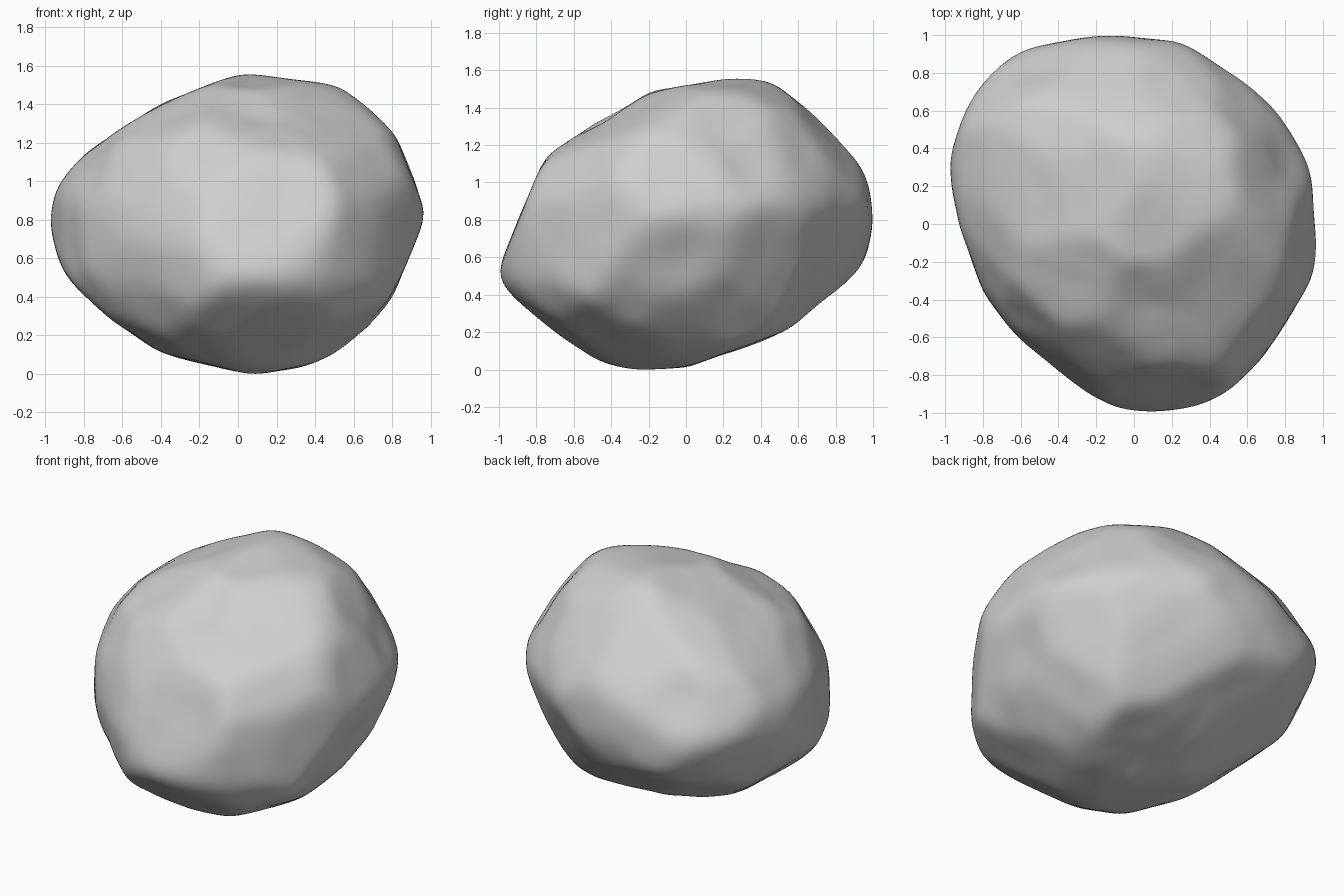
import bpy
import bmesh
from mathutils import Vector, noise

cube = bpy.data.objects.get("Cube")
if cube:
    bpy.data.objects.remove(cube, do_unlink=True)

CENTRE = Vector((0, 0, 0.78))
WEAR = 0.008  # stone lost when the edges are rounded
cuts = []  # flat cutting planes: (outward normal, distance from centre)


def cut_outline(right, up, points, origin=(0, 0)):
    """Turn every edge of a clockwise profile into a cutting plane."""
    right, up = Vector(right).normalized(), Vector(up).normalized()
    pts = [Vector(p) - Vector(origin) for p in points]
    for a, b in zip(pts, pts[1:] + pts[:1]):
        edge = b - a
        flat = Vector((-edge.y, edge.x)).normalized()
        cuts.append((right * flat.x + up * flat.y, flat.dot(a)))


def corner_cut(x, y, z, distance):
    cuts.append((Vector((x, y, z)).normalized(), distance))


# Profile across the width
cut_outline((1, 0, 0), (0, 0, 1), [
    (0, 1.56), (.57, 1.49), (.82, 1.23), (.91, 1), (.98, .83), (.78, .37),
    (.6, .16), (.38, .06), (.08, 0), (-.4, .12), (-.82, .4), (-.92, .57),
    (-.98, .8), (-.94, .97), (-.8, 1.14), (-.4, 1.4)], (0, .78))

# Profile along the depth
cut_outline((0, 1, 0), (0, 0, 1), [
    (-1.02, .5), (-.87, .85), (-.73, 1.18), (-.2, 1.48), (.28, 1.56),
    (.5, 1.53), (.7, 1.38), (.9, 1.17), (.97, 1), (1, .8), (.95, .58),
    (.85, .42), (.7, .27), (0, .02), (-.28, 0), (-.58, .08)], (0, .78))

# Plan profile
cut_outline((1, 0, 0), (0, 1, 0), [
    (-.15, 1), (.33, .95), (.57, .8), (.8, .55), (.92, .39), (.98, -.1),
    (.93, -.3), (.64, -.78), (.5, -.89), (.28, -.98), (.1, -1.01),
    (-.1, -.97), (-.43, -.8), (-.65, -.55), (-.79, -.36), (-.92, 0),
    (-.99, .32), (-.9, .57), (-.79, .81), (-.6, .92)])

# Three tilted profiles that shape the diagonal facets
TILT = 3 ** .5 * 2 ** .5
cut_outline((1, 1, 0), (-1, 1, TILT), [
    (.29, .84), (.52, .72), (.73, .55), (.85, .4), (.94, .17), (.96, 0),
    (.73, -.45), (.52, -.65), (.29, -.79), (-.14, -.87), (-.49, -.74),
    (-.77, -.59), (-.86, -.04), (-.8, .24), (-.65, .48), (-.37, .72),
    (-.15, .79)])
cut_outline((-1, -1, 0), (1, -1, TILT), [
    (-.35, .79), (.21, .71), (.46, .61), (.72, .35), (.82, .11), (.86, -.1),
    (.82, -.35), (.69, -.55), (.27, -.76), (-.2, -.72), (-.59, -.58),
    (-.74, -.4), (-.88, -.16), (-.97, .11), (-.93, .24), (-.74, .52),
    (-.48, .76)])
cut_outline((-1, 1, 0), (1, 1, TILT), [
    (-.11, .89), (.26, .85), (.5, .73), (.85, .45), (1.1, .12), (1.1, 0),
    (.86, -.43), (.25, -.76), (-.11, -.84), (-.51, -.77), (-.82, -.57),
    (-.97, -.43), (-.98, -.15), (-.95, .2), (-.88, .4), (-.71, .61),
    (-.45, .81)])

# Facets that knock off the eight corners, and one sloping upper facet
for corner in ((1, -1, .8, .9), (-1, -1, .8, .78), (1, 1, .8, .91),
               (-1, 1, .8, .99), (1, -1, -.8, 1.0), (-1, -1, -.8, .87),
               (1, 1, -.8, .9), (-1, 1, -.8, .97), (-1, -1, 2.4, .7)):
    corner_cut(*corner)

# Shallow hollows: direction, angular radius, depth
hollows = [(Vector(p) - CENTRE, r, d) for p, r, d in (
    ((.88, .05, .66), .28, .03), ((.1, -.4, 1.3), .4, .03),
    ((.8, .3, 1.1), .18, .03), ((-.48, .8, 1.0), .2, .035),
    ((.7, -.3, .4), .16, .025))]


def stone_point(d):
    """Place a point on the stone in direction d."""
    reach = min(h / n.dot(d) for n, h in cuts if n.dot(d) > 0.01)
    bump = WEAR + .008 * noise.noise(d * 4) + .008 * noise.noise(d * 9)
    for aim, radius, depth in hollows:
        bump -= depth * max(0, 1 - d.angle(aim) / radius)
    return CENTRE + d * (reach + bump)


bm = bmesh.new()
bmesh.ops.create_icosphere(bm, subdivisions=6, radius=1)
for v in bm.verts:
    v.co = stone_point(v.co.normalized())

# Wear the facet edges round
for _ in range(10):
    bmesh.ops.smooth_vert(bm, verts=bm.verts, factor=.5, use_axis_x=True,
                          use_axis_y=True, use_axis_z=True)

# Rest the stone on the floor
floor = min(v.co.z for v in bm.verts)
bmesh.ops.translate(bm, verts=bm.verts, vec=(0, 0, -floor))

mesh = bpy.data.meshes.new("rock")
bm.to_mesh(mesh)
bm.free()
rock = bpy.data.objects.new("rock", mesh)
bpy.context.collection.objects.link(rock)
mesh.shade_smooth()

# Plain grey stone
grey = bpy.data.materials.new("stone grey")
grey.use_nodes = True
colour = (.62, .62, .62, 1)
grey.diffuse_color = colour
grey.node_tree.nodes["Principled BSDF"].inputs["Base Color"].default_value = colour
mesh.materials.append(grey)
